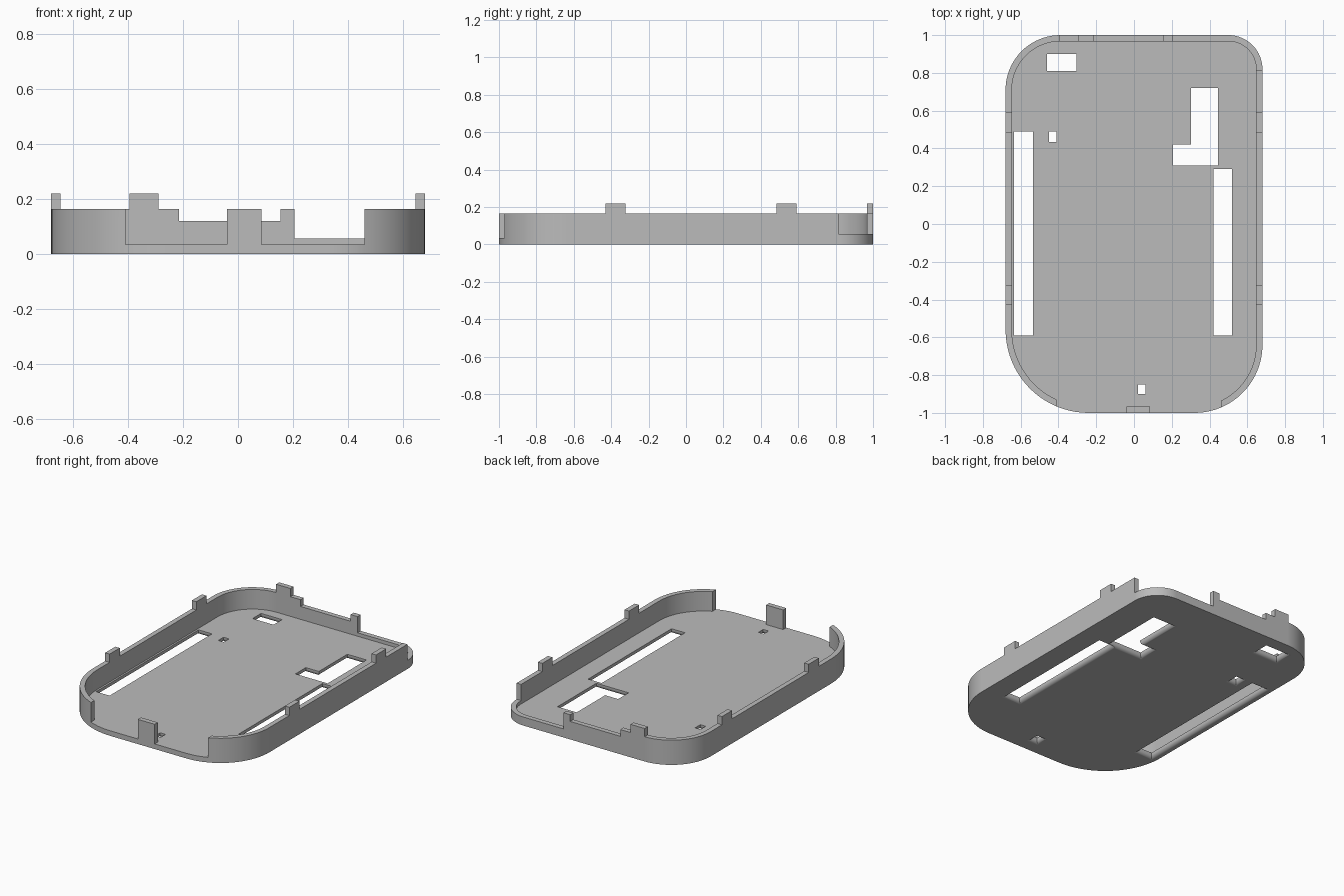
import bpy, bmesh, math

cube = bpy.data.objects.get("Cube")
if cube:
    bpy.data.objects.remove(cube, do_unlink=True)

HX, HY = 0.68, 1.0
WALL, FLOOR, RIM, CLIP = 0.033, 0.034, 0.165, 0.22

grey = bpy.data.materials.new("plain grey")
grey.use_nodes = True
grey.diffuse_color = (0.5, 0.5, 0.5, 1)
grey.node_tree.nodes["Principled BSDF"].inputs["Base Color"].default_value = (0.5, 0.5, 0.5, 1)


def loft(name, rings):
    """Closed solid through a stack of matching counter-clockwise rings."""
    bm = bmesh.new()
    loops = [[bm.verts.new(p) for p in ring] for ring in rings]
    bm.faces.new(loops[0][::-1])
    bm.faces.new(loops[-1])
    n = len(loops[0])
    for low, high in zip(loops, loops[1:]):
        for i in range(n):
            j = (i + 1) % n
            bm.faces.new((low[i], low[j], high[j], high[i]))
    mesh = bpy.data.meshes.new(name)
    bm.to_mesh(mesh)
    bm.free()
    mesh.materials.append(grey)
    obj = bpy.data.objects.new(name, mesh)
    bpy.context.collection.objects.link(obj)
    return obj


def rect(x0, x1, y0, y1):
    return [(x0, y0), (x1, y0), (x1, y1), (x0, y1)]


def prism(name, outline, z0, z1):
    return loft(name, [[(x, y, z) for x, y in outline] for z in (z0, z1)])


def box(name, x0, x1, y0, y1, z0, z1):
    return prism(name, rect(x0, x1, y0, y1), z0, z1)


def case_outline(inset, steps=20):
    """Rounded rectangle with a different radius at every corner."""
    pts = []
    corners = [(1, 1, 0.18), (-1, 1, 0.29), (-1, -1, 0.44), (1, -1, 0.36)]
    for k, (sx, sy, r) in enumerate(corners):
        cx, cy = sx * (HX - r), sy * (HY - r)
        for i in range(steps + 1):
            a = math.pi / 2 * (k + i / steps)
            pts.append((cx + (r - inset) * math.cos(a), cy + (r - inset) * math.sin(a)))
    return pts


def grow(outline, d):
    """Mitred offset of a right-angled outline."""
    pts = []
    for i, (x, y) in enumerate(outline):
        px, py = outline[i - 1]
        qx, qy = outline[(i + 1) % len(outline)]
        for ax, ay, bx, by in ((px, py, x, y), (x, y, qx, qy)):
            size = math.hypot(bx - ax, by - ay)
            pts.append(((by - ay) / size * d, (ax - bx) / size * d))
        n2, n1 = pts.pop(), pts.pop()
        pts.append((x + n1[0] + n2[0], y + n1[1] + n2[1]))
    return pts


def opening(name, outline, r=0.025, steps=6):
    """Hole cutter whose lower edge flares out in a quarter round."""
    levels = [(r, -0.05)]
    for i in range(steps + 1):
        a = math.pi / 2 * i / steps
        levels.append((r - r * math.sin(a), r - r * math.cos(a)))
    levels.append((0, 0.1))
    return loft(name, [[(x, y, z) for x, y in grow(outline, d)] for d, z in levels])


def cut(target, cutter):
    mod = target.modifiers.new("cut", 'BOOLEAN')
    mod.operation = 'DIFFERENCE'
    mod.solver = 'EXACT'
    mod.object = cutter
    bpy.context.view_layer.objects.active = target
    bpy.ops.object.modifier_apply(modifier=mod.name)
    bpy.data.objects.remove(cutter, do_unlink=True)


# Tray: rounded shell with hollow inside
tray = prism("tray", case_outline(0), 0, RIM)
cut(tray, prism("cavity", case_outline(WALL), FLOOR, 0.5))

# Lowered stretches of the wall: front gap, back notch, back corner
cut(tray, box("front_gap", -0.41, 0.46, -1.2, -0.8, FLOOR, 0.5))
cut(tray, box("back_notch", -0.215, 0.155, 0.9, 1.2, 0.12, 0.5))
cut(tray, box("corner_notch", 0.205, 0.9, 0.815, 1.2, 0.057, 0.5))

# Openings through the floor
holes = {
    "left_slot": rect(-0.635, -0.535, -0.59, 0.49),
    "right_slot": rect(0.42, 0.52, -0.59, 0.29),
    "back_window": rect(-0.46, -0.305, 0.81, 0.90),
    "small_side_hole": rect(-0.45, -0.41, 0.435, 0.49),
    "small_front_hole": rect(0.02, 0.06, -0.90, -0.85),
    "stepped_window": [(0.207, 0.31), (0.445, 0.31), (0.445, 0.72),
                       (0.303, 0.72), (0.303, 0.42), (0.207, 0.42)],
}
for name, outline in holes.items():
    cut(tray, opening(name, outline))

# Crisp edges with smooth corners and flares
bpy.ops.object.select_all(action='DESELECT')
tray.select_set(True)
bpy.context.view_layer.objects.active = tray
bpy.ops.object.shade_smooth_by_angle(angle=math.radians(30))
normals = tray.modifiers.new("even_normals", 'WEIGHTED_NORMAL')
normals.keep_sharp = True

# Clips standing on the rim
for side, x0 in (("left", HX - WALL), ("right", -HX)):
    for end, y0 in (("back", 0.485), ("front", -0.43)):
        box(f"{side}_{end}_clip", x0, x0 + WALL, y0, y0 + 0.107, RIM, CLIP)
box("back_clip", -0.395, -0.29, HY - WALL, HY, RIM, CLIP)

# Lone post in the front gap
box("front_post", -0.04, 0.085, -HY, -HY + WALL, FLOOR, RIM)
